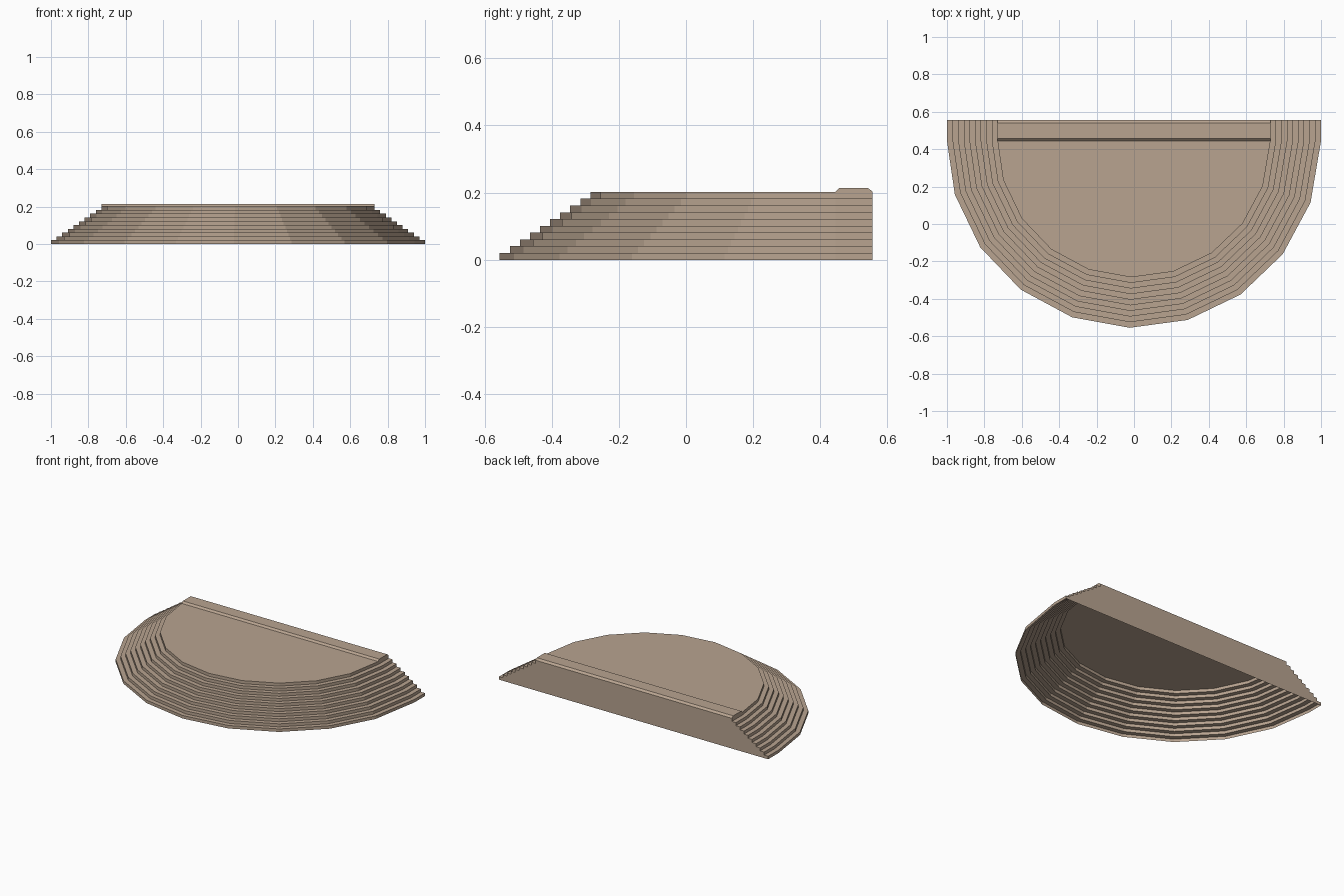
import bpy, bmesh, math

if "Cube" in bpy.data.objects:
    bpy.data.objects.remove(bpy.data.objects["Cube"])

STEPS, RUN, RISE = 10, 0.03, 0.0202
BACK, CY = 0.556, 0.445          # back plane, centre of the round part
ANGLES = [0] + [1.3 + 18 * k for k in range(1, 10)] + [180]

mat = bpy.data.materials.new("tan_stone")
mat.diffuse_color = (0.48, 0.37, 0.28, 1)
mat.use_nodes = True
mat.node_tree.nodes["Principled BSDF"].inputs["Base Color"].default_value = mat.diffuse_color


def finish(bm, name):
    bmesh.ops.remove_doubles(bm, verts=bm.verts, dist=1e-5)
    bmesh.ops.recalc_face_normals(bm, faces=bm.faces)
    me = bpy.data.meshes.new(name)
    bm.to_mesh(me)
    bm.free()
    me.materials.append(mat)
    ob = bpy.data.objects.new(name, me)
    bpy.context.collection.objects.link(ob)
    return ob


def outline(r, z):
    # half round with short straight ends running to the back plane
    pts = [(r, BACK, z)]
    for a in ANGLES:
        t = math.radians(a)
        pts.append((r * math.cos(t), CY - r * math.sin(t), z))
    return pts + [(-r, BACK, z)]


# Stepped shell, open underneath: alternating risers and treads
bm = bmesh.new()
rings = []
for i in range(STEPS):
    r = 1 - RUN * i
    for z in (i * RISE, (i + 1) * RISE):
        rings.append([bm.verts.new(p) for p in outline(r, z)])
for a, b in zip(rings, rings[1:]):
    for j in range(len(a) - 1):
        bm.faces.new((a[j], a[j + 1], b[j + 1], b[j]))

# Flat top floor, up to the raised strip
bm.faces.new(rings[-1][1:-1])

# Raised strip along the back with bevelled edges
R, H = 1 - RUN * (STEPS - 1), STEPS * RISE
profile = [(CY, H), (CY + 0.012, 0.214), (BACK - 0.015, 0.214), (BACK, H + 0.001)]
left = [bm.verts.new((-R, y, z)) for y, z in profile]
right = [bm.verts.new((R, y, z)) for y, z in profile]
for j in range(3):
    bm.faces.new((left[j], left[j + 1], right[j + 1], right[j]))
for side, end in ((left, rings[-1][-1]), (right, rings[-1][0])):
    bm.faces.new(side + [end])

# Back wall, one strip per step
for i in range(STEPS):
    a, b = rings[2 * i], rings[2 * i + 1]
    bm.faces.new((a[0], b[0], b[-1], a[-1]))
bm.faces.new((rings[-1][0], right[-1], left[-1], rings[-1][-1]))
shell = finish(bm, "stepped_platform")

# Merge the back wall strips into one flat face
bm = bmesh.new()
bm.from_mesh(shell.data)
wall = [f for f in bm.faces if all(abs(v.co.y - BACK) < 1e-4 for v in f.verts)]
bmesh.ops.dissolve_faces(bm, faces=wall)
bm.to_mesh(shell.data)
bm.free()
